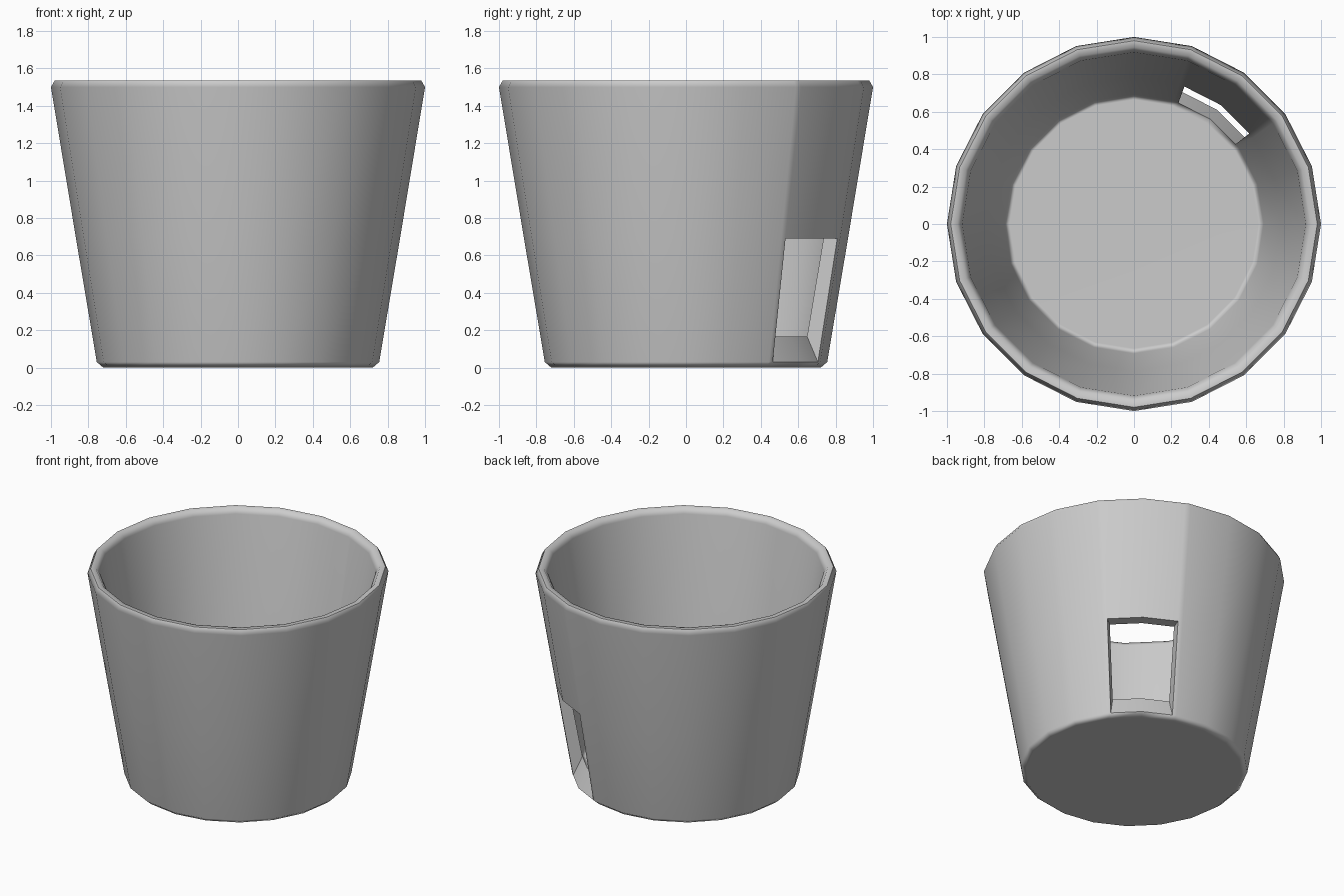
import bpy, bmesh, math
from mathutils import Vector

cube = bpy.data.objects.get("Cube")
if cube:
    bpy.data.objects.remove(cube, do_unlink=True)

# Plain grey material
grey = bpy.data.materials.new("plain grey")
grey.use_nodes = True
colour = (0.6, 0.6, 0.6, 1)
grey.diffuse_color = colour
grey.node_tree.nodes["Principled BSDF"].inputs["Base Color"].default_value = colour

SIDES = 20
STEP = math.tau / SIDES

# Closed wall section (radius, height): base chamfer, outer wall, rim, inner wall, floor
SECTION = [(0.72, 0), (0.755, 0.03), (0.866, 0.69), (1.0, 1.5), (0.98, 1.535),
           (0.945, 1.535), (0.918, 1.5), (0.787, 0.69), (0.693, 0.167), (0.665, 0.15)]
OUT_LOW, OUT_HIGH, IN_HIGH, IN_LOW = 1, 2, 7, 8

# Column positions in side units; two extra ones mark the window jambs
JAMB_A, JAMB_B = 2.12, 3.88
columns = sorted(list(range(SIDES)) + [JAMB_A, JAMB_B])


def wall_point(radius, height, position):
    """Point on the flat-sided wall, between neighbouring corners."""
    corner = math.floor(position)
    a, b = (Vector((radius * math.cos(k * STEP), radius * math.sin(k * STEP), height))
            for k in (corner, corner + 1))
    return a.lerp(b, position - corner)


bm = bmesh.new()
grid = [[bm.verts.new(wall_point(r, z, c)) for r, z in SECTION] for c in columns]

# Walls, leaving the window open and lining it with a lintel and a sloping sill
for i, position in enumerate(columns):
    here, there = grid[i], grid[(i + 1) % len(grid)]
    in_window = JAMB_A <= position < JAMB_B
    strips = [(j, j + 1) for j in range(len(SECTION) - 1)
              if not (in_window and j in (OUT_LOW, IN_HIGH))]
    if in_window:
        strips += [(OUT_HIGH, IN_HIGH), (OUT_LOW, IN_LOW)]
    for j, k in strips:
        bm.faces.new((here[j], there[j], there[k], here[k]))

# Window jambs
for jamb in (JAMB_A, JAMB_B):
    column = grid[columns.index(jamb)]
    bm.faces.new([column[j] for j in (OUT_LOW, OUT_HIGH, IN_HIGH, IN_LOW)])

# Underside and inner floor
bm.faces.new([column[0] for column in grid])
bm.faces.new([column[-1] for column in grid])
bmesh.ops.recalc_face_normals(bm, faces=bm.faces)

mesh = bpy.data.meshes.new("bucket")
bm.to_mesh(mesh)
bm.free()
mesh.materials.append(grey)
bucket = bpy.data.objects.new("bucket", mesh)
bpy.context.collection.objects.link(bucket)

# Soft sides and rim, crisp window edges
bpy.ops.object.select_all(action="DESELECT")
bucket.select_set(True)
bpy.context.view_layer.objects.active = bucket
bpy.ops.object.shade_smooth_by_angle(angle=math.radians(55))
weighted = bucket.modifiers.new("even shading", "WEIGHTED_NORMAL")
weighted.keep_sharp = True
